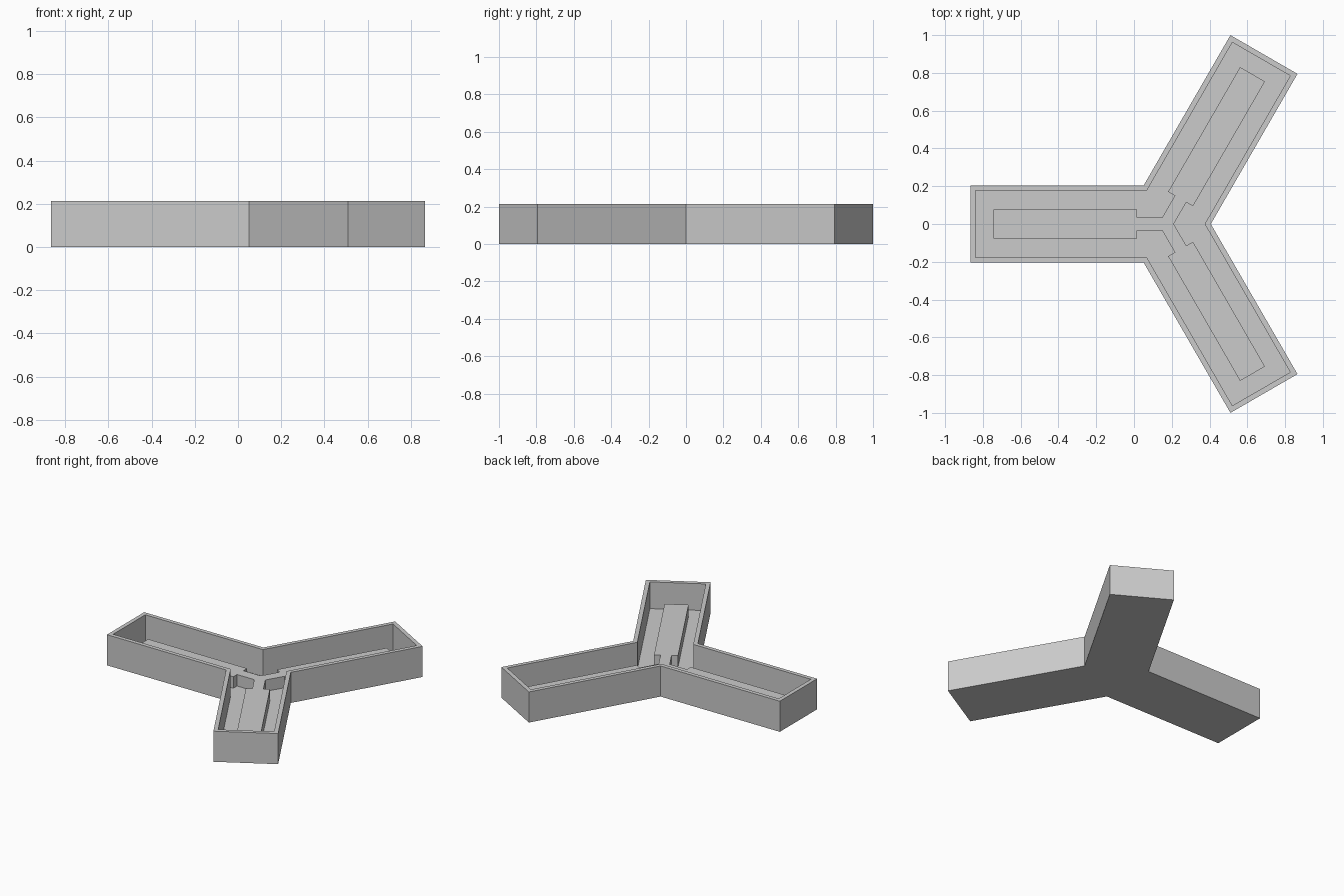
import bpy
import bmesh
from math import sqrt, radians
from mathutils import Matrix, Vector

default_cube = bpy.data.objects.get("Cube")
if default_cube:
    bpy.data.objects.remove(default_cube, do_unlink=True)

# Main sizes
HUB = Vector((0.17, 0, 0))
HEIGHT, FLOOR, RIB_TOP = 0.213, 0.027, 0.107
ARM_LENGTH, ARM_HALF, WALL = 1.036, 0.205, 0.028
RIB_LENGTH, RIB_HALF = 0.915, 0.076
NECK_LENGTH, NECK_HALF = 0.153, 0.035

grey = bpy.data.materials.new("plain grey")
grey.use_nodes = True
grey.diffuse_color = (0.6, 0.6, 0.6, 1)
grey.node_tree.nodes["Principled BSDF"].inputs["Base Color"].default_value = grey.diffuse_color


def three_arms(arm_points):
    """Repeat one arm's outline, drawn along +x, around the hub."""
    outline = []
    for angle in (60, 180, 300):
        turn = Matrix.Rotation(radians(angle), 3, "Z")
        outline += [HUB + turn @ Vector((x, y, 0)) for x, y in arm_points]
    return outline


def plain_arm(length, half):
    return [(half / sqrt(3), -half), (length, -half), (length, half)]


def build(name, rings):
    """Join (outline, height) rings in order and cap the first and last."""
    bm = bmesh.new()
    loops = [[bm.verts.new((p.x, p.y, z)) for p in outline] for outline, z in rings]
    for low, high in zip(loops, loops[1:]):
        for i in range(len(low)):
            j = (i + 1) % len(low)
            bm.faces.new((low[i], low[j], high[j], high[i]))
    bm.faces.new(loops[0][::-1])
    bm.faces.new(loops[-1])
    bmesh.ops.recalc_face_normals(bm, faces=bm.faces)
    mesh = bpy.data.meshes.new(name)
    bm.to_mesh(mesh)
    bm.free()
    mesh.materials.append(grey)
    obj = bpy.data.objects.new(name, mesh)
    bpy.context.collection.objects.link(obj)
    return obj


# Open tray: outer wall, rim, inner wall and floor
outer = three_arms(plain_arm(ARM_LENGTH, ARM_HALF))
inner = three_arms(plain_arm(ARM_LENGTH - WALL, ARM_HALF - WALL))
build("tray", [(outer, 0), (outer, HEIGHT), (inner, HEIGHT), (inner, FLOOR)])

# Raised rib on the floor: three wide bars joined by narrow necks
rib = three_arms([
    (NECK_HALF / sqrt(3), -NECK_HALF),
    (NECK_LENGTH, -NECK_HALF), (NECK_LENGTH, -RIB_HALF),
    (RIB_LENGTH, -RIB_HALF), (RIB_LENGTH, RIB_HALF),
    (NECK_LENGTH, RIB_HALF), (NECK_LENGTH, NECK_HALF),
])
build("raised_rib", [(rib, FLOOR - 0.005), (rib, RIB_TOP)])
